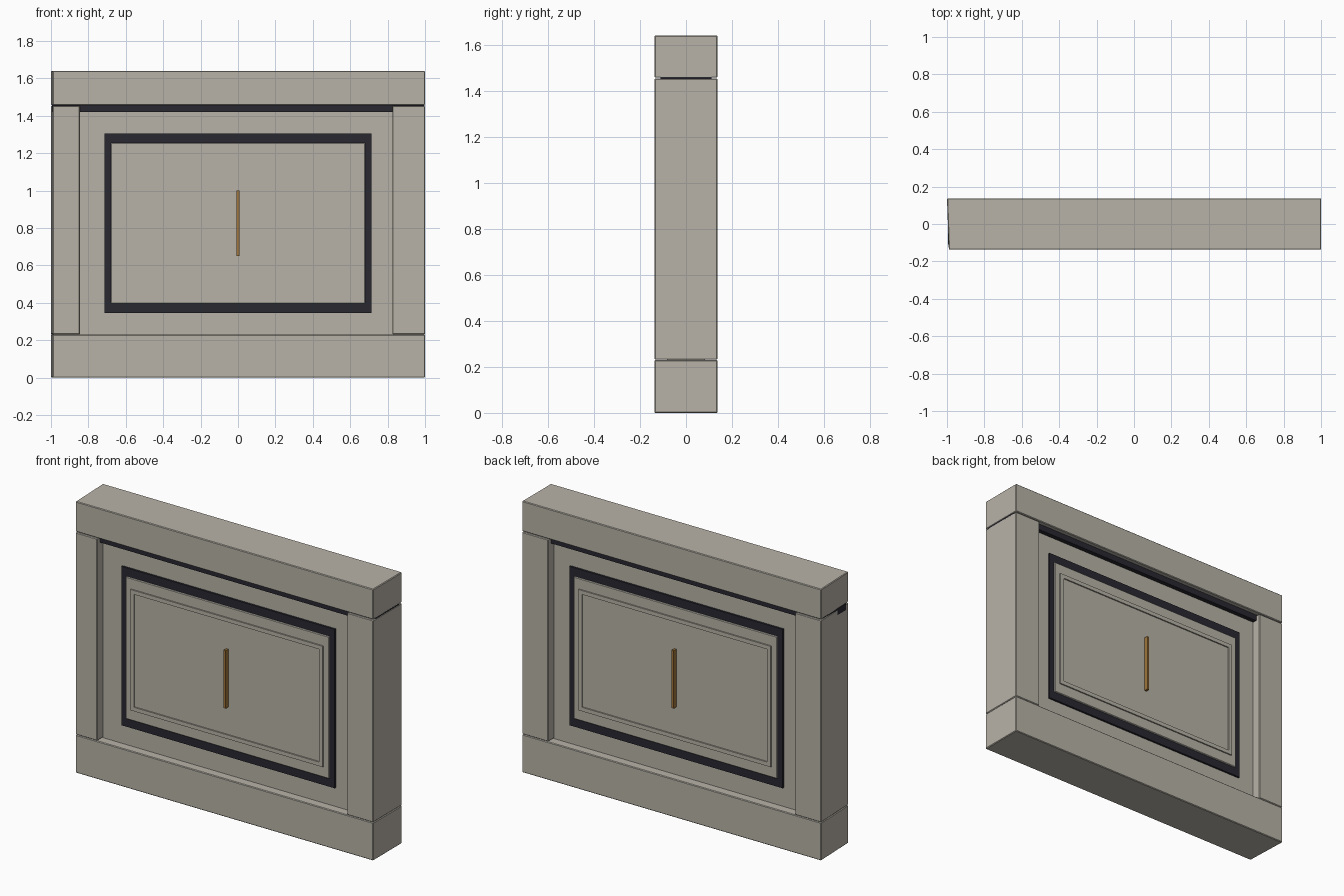
import bpy, bmesh

old = bpy.data.objects.get("Cube")
if old:
    bpy.data.objects.remove(old, do_unlink=True)


def material(name, rgb):
    m = bpy.data.materials.new(name)
    m.use_nodes = True
    m.diffuse_color = (*rgb, 1)
    m.node_tree.nodes["Principled BSDF"].inputs["Base Color"].default_value = (*rgb, 1)
    return m


STONE = material("warm_grey_stone", (0.48, 0.45, 0.39))
DARK = material("dark_metal", (0.022, 0.021, 0.03))
BRASS = material("brass", (0.36, 0.18, 0.045))


def prism(name, outline, z0, z1, mat, bevel=0.0):
    """Extrude a plan outline upward."""
    bm = bmesh.new()
    base = bm.faces.new([bm.verts.new((x, y, z0)) for x, y in outline])
    top = bmesh.ops.extrude_face_region(bm, geom=[base])["geom"]
    bmesh.ops.translate(bm, vec=(0, 0, z1 - z0),
                        verts=[v for v in top if isinstance(v, bmesh.types.BMVert)])
    bmesh.ops.recalc_face_normals(bm, faces=bm.faces)
    mesh = bpy.data.meshes.new(name)
    bm.to_mesh(mesh)
    bm.free()
    mesh.materials.append(mat)
    ob = bpy.data.objects.new(name, mesh)
    bpy.context.collection.objects.link(ob)
    if bevel:
        mod = ob.modifiers.new("soft_edges", "BEVEL")
        mod.width = bevel
        mod.segments = 1
    return ob


def box(name, x0, x1, y0, y1, z0, z1, mat, bevel=0.0):
    return prism(name, [(x0, y0), (x1, y0), (x1, y1), (x0, y1)], z0, z1, mat, bevel)


def frame(name, half, z0, z1, wx, wz, y0, y1, mat):
    """Rectangular ring of four bars."""
    box(name + "_bottom", -half, half, y0, y1, z0, z0 + wz, mat)
    box(name + "_top", -half, half, y0, y1, z1 - wz, z1, mat)
    for side, x0 in (("right", -half), ("left", half - wx)):
        box(f"{name}_{side}", x0, x0 + wx, y0, y1, z0 + wz, z1 - wz, mat)


D = 0.1375       # half depth of the surround
WALL = 0.083     # half depth of the recessed wall
EDGE = 0.004

# Surround: beams and pillars, with a slightly skewed right end
beam = [(-0.99, -D), (1, -D), (1, D), (-1, D)]
prism("bottom_beam", beam, 0, 0.23, STONE, EDGE)
prism("top_beam", beam, 1.457, 1.64, STONE, EDGE)
box("left_pillar", 0.825, 1, -D, D, 0.231, 1.453, STONE, EDGE)
prism("right_pillar", [(-0.99, -D), (-0.845, -D), (-0.845, 0), (-0.825, 0),
                       (-0.825, D), (-1, D)], 0.231, 1.453, STONE, EDGE)

# Recessed wall and the dark bar below the top beam
box("wall", -0.9, 0.9, -WALL, WALL, 0.2, 1.44, STONE)
box("shadow_bar", -0.994, 0.998, -0.11, 0.11, 1.42, 1.46, DARK)

# Panel layers on both faces
for side, s in (("front", -1), ("back", 1)):
    def span(a, b):
        return sorted((s * a, s * b))

    frame(side + "_dark_frame", 0.713, 0.345, 1.305, 0.04, 0.055,
          *span(WALL - 0.01, 0.095), DARK)
    box(side + "_door", -0.68, 0.68, *span(WALL - 0.01, 0.102), 0.395, 1.255, STONE, EDGE)
    frame(side + "_moulding", 0.643, 0.46, 1.19, 0.024, 0.024,
          *span(0.095, 0.11), STONE)
    box(side + "_handle", -0.007, 0.007, *span(0.095, 0.127), 0.65, 1.0, BRASS)
